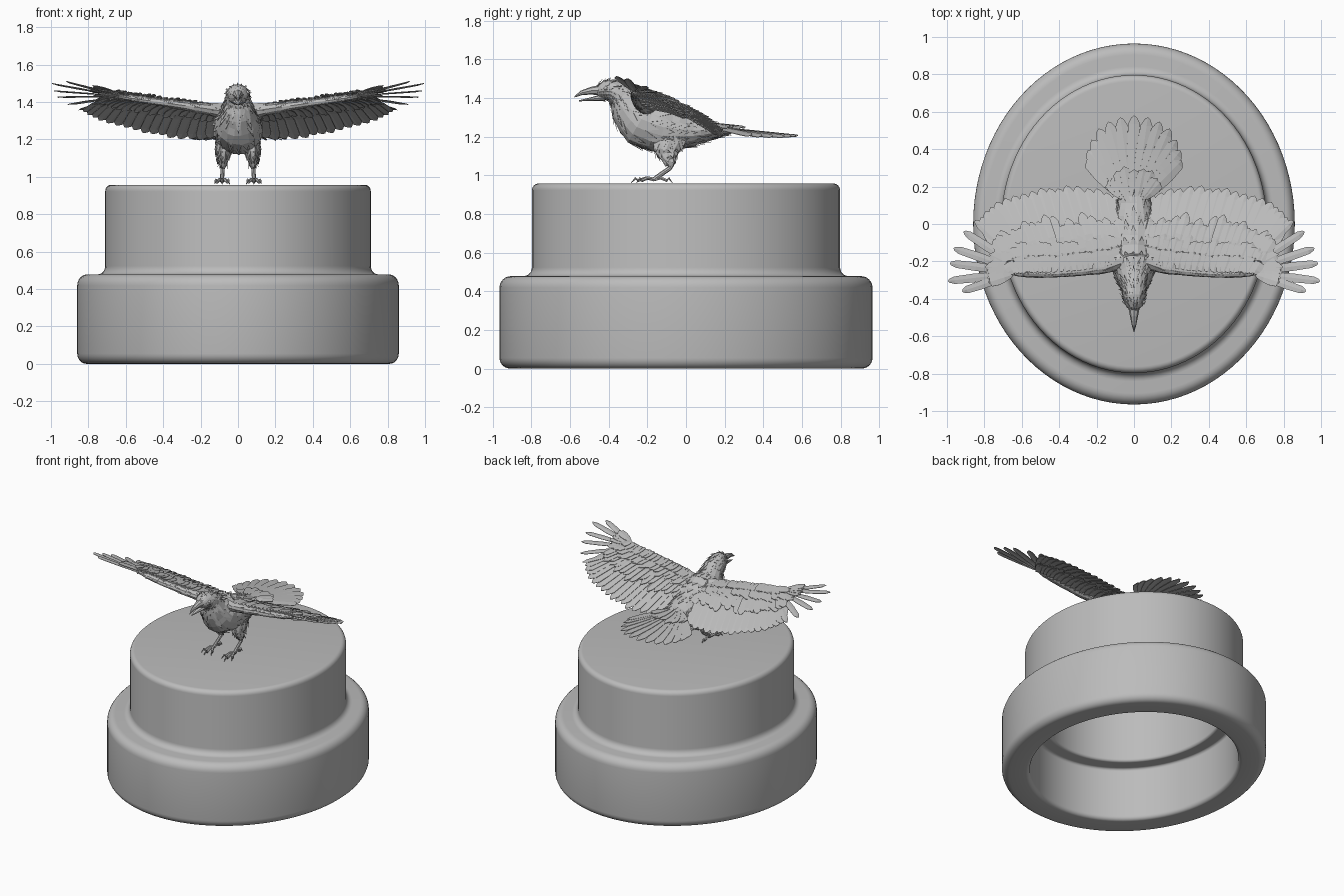
import bpy, bmesh, math, random
from mathutils import Vector

random.seed(4)
if "Cube" in bpy.data.objects:
    bpy.data.objects.remove(bpy.data.objects["Cube"], do_unlink=True)

grey = bpy.data.materials.new("plain grey")
grey.use_nodes = True
grey.diffuse_color = (0.5, 0.5, 0.5, 1)
grey.node_tree.nodes["Principled BSDF"].inputs["Base Color"].default_value = grey.diffuse_color


def make(name, verts, faces, mirror=False, thick=0.0, smooth=None, fix=True):
    mesh = bpy.data.meshes.new(name)
    mesh.from_pydata([tuple(v) for v in verts], [], faces)
    if fix:
        bm = bmesh.new()
        bm.from_mesh(mesh)
        bmesh.ops.remove_doubles(bm, verts=bm.verts, dist=1e-5)
        bmesh.ops.recalc_face_normals(bm, faces=bm.faces)
        bm.to_mesh(mesh)
        bm.free()
    mesh.materials.append(grey)
    obj = bpy.data.objects.new(name, mesh)
    bpy.context.collection.objects.link(obj)
    if thick:
        mod = obj.modifiers.new("Thickness", 'SOLIDIFY')
        mod.thickness = thick
    if mirror:
        mod = obj.modifiers.new("Mirror", 'MIRROR')
        mod.use_mirror_merge = False
    if smooth:
        bpy.ops.object.select_all(action='DESELECT')
        obj.select_set(True)
        bpy.context.view_layer.objects.active = obj
        bpy.ops.object.shade_smooth_by_angle(angle=math.radians(smooth))
    return obj


def along(points, t):
    """Point at fraction t of a list of tuples."""
    f = min(max(t, 0), 1) * (len(points) - 1)
    i = min(int(f), len(points) - 2)
    return [a + (b - a) * (f - i) for a, b in zip(points[i], points[i + 1])]


def loft(path, sides=8, side=(1, 0, 0), rough=0.0):
    """Rings along (x, y, z, half width, half height)."""
    centres = [Vector(p[:3]) for p in path]
    verts, faces = [], []
    for i, p in enumerate(path):
        t = (centres[min(i + 1, len(path) - 1)] - centres[max(i - 1, 0)]).normalized()
        u = Vector(side)
        u = (u - t * u.dot(t)).normalized()
        v = t.cross(u)
        for k in range(sides):
            a = math.tau * k / sides
            r = 1 + random.uniform(-rough, rough)
            verts.append(centres[i] + (u * math.cos(a) * p[3] + v * math.sin(a) * p[4]) * r)
    for i in range(len(path) - 1):
        for k in range(sides):
            a, b = i * sides + k, i * sides + (k + 1) % sides
            faces.append((a, b, b + sides, a + sides))
    faces += [tuple(range(sides)), tuple(range(len(verts) - sides, len(verts)))]
    return verts, faces


def join(parts):
    verts, faces = [], []
    for v, f in parts:
        n = len(verts)
        verts += v
        faces += [tuple(i + n for i in face) for face in f]
    return verts, faces


def tufts(verts, sides, rings, chance, lift):
    """Small loose feather plates lying over a loft."""
    out, faces = [], []
    for i in range(rings - 2):
        mid = sum((verts[i * sides + k] for k in range(sides)), Vector()) / sides
        for k in range(sides):
            if random.random() > chance:
                continue
            a, b = verts[i * sides + k], verts[i * sides + (k + 1) % sides]
            c = verts[(i + 1) * sides + k].lerp(verts[(i + 2) * sides + (k + 1) % sides], 0.4)
            c = c + (c - mid).normalized() * lift * random.uniform(0.4, 1.2)
            n = len(out)
            out += [a, b, c.lerp(b, 0.35), c, c.lerp(a, 0.35)]
            faces.append(tuple(range(n, n + 5)))
    return out, faces


# Oval hollow pedestal: corners are (radius, height, rounding)
corners = [(0, .957, 0), (.797, .957, .035), (.797, .478, .045), (.965, .478, .06),
           (.965, 0, .055), (.76, 0, .03), (.76, .4, .02), (.65, .4, .02),
           (.65, .82, .02), (0, .82, 0)]
profile = []
for i, (r, z, rad) in enumerate(corners):
    p = Vector((r, z))
    if not rad:
        profile.append(p)
        continue
    d0 = (Vector(corners[i - 1][:2]) - p).normalized() * rad
    d1 = (Vector(corners[i + 1][:2]) - p).normalized() * rad
    for s in range(7):
        a = s / 6 * math.pi / 2
        profile.append(p + d0 * (1 - math.sin(a)) + d1 * (1 - math.cos(a)))
N = 96
verts = [(p.x * .891 * math.cos(math.tau * k / N), p.x * math.sin(math.tau * k / N), p.y)
         for p in profile for k in range(N)]
faces = [(i * N + k, i * N + (k + 1) % N, (i + 1) * N + (k + 1) % N, (i + 1) * N + k)
         for i in range(len(profile) - 1) for k in range(N)]
make("pedestal", verts, faces, smooth=40)

# Body and head in one loft, covered in small plates
body = [(0, -.46, 1.43, .022, .026), (0, -.43, 1.437, .048, .046), (0, -.385, 1.44, .062, .058),
        (0, -.335, 1.41, .068, .07), (0, -.29, 1.345, .09, .105), (0, -.23, 1.29, .12, .14),
        (0, -.13, 1.25, .13, .135), (0, -.03, 1.235, .12, .105), (0, .07, 1.23, .1, .07),
        (0, .16, 1.23, .075, .035), (0, .24, 1.228, .05, .012)]
rings, sides = 27, 18
bv, bf = loft([along(body, i / (rings - 1)) for i in range(rings)], sides, rough=.03)
make("body", bv, bf)
make("body_plumage", *tufts(bv, sides, rings, .65, .016), thick=.002, fix=False)

# Open beak
make("upper_beak", *loft([(0, -.43, 1.44, .034, .03), (0, -.49, 1.437, .022, .02),
                          (0, -.54, 1.426, .012, .012), (0, -.577, 1.405, .002, .003)]))
make("lower_beak", *loft([(0, -.42, 1.402, .032, .02), (0, -.48, 1.395, .019, .011),
                          (0, -.553, 1.385, .003, .003)]))

# Eyes
bm = bmesh.new()
bmesh.ops.create_icosphere(bm, subdivisions=2, radius=.011)
bm.verts.ensure_lookup_table()
ev = [v.co + Vector((.05, -.415, 1.45)) for v in bm.verts]
ef = [tuple(v.index for v in f.verts) for f in bm.faces]
bm.free()
make("eyes", ev, ef, mirror=True, smooth=40)

# Legs: feathered thigh, thin shank, clawed toes
thigh = [(.075, -.07, 1.22, .04, .08), (.078, -.1, 1.14, .042, .075),
         (.08, -.09, 1.09, .03, .042), (.082, -.075, 1.05, .015, .018)]
tv, tf = loft([along(thigh, i / 8) for i in range(9)], 10, rough=.08)
make("thighs", tv, tf, mirror=True)
make("thigh_plumage", *tufts(tv, 10, 9, .7, .016), mirror=True, thick=.002, fix=False)
foot = Vector((.085, -.165, .978))
toes = [loft([(.082, -.072, 1.06, .014, .014), (.083, -.085, 1.035, .011, .012),
              (.085, -.15, .99, .011, .012), (*foot, .015, .012)])]
for angle, length in ((-24, .1), (0, .12), (24, .1), (180, .095)):
    a = math.radians(angle)
    d = Vector((math.sin(a), -math.cos(a), 0))
    steps = ((0, 0, .011), (.35, .008, .009), (.7, -.006, .009), (.8, .006, .007), (1, -.018, .001))
    toes.append(loft([(*(foot + d * length * s + Vector((0, 0, h))), r, r) for s, h, r in steps], 6))
make("shanks_and_toes", *join(toes), mirror=True)


# Feathers are laid out in plan and draped over a surface
def wing_height(x, y):
    chord = min(max((y + .27) / .47, 0), 1)
    camber = .055 * math.sin(math.pi * chord) * max(0, 1 - x)
    return 1.345 + .135 * x - .4 * (y + .27) + camber


def tail_height(x, y):
    return 1.245 - .1 * (y - .15) - .35 * x * x


def feather(root, tip, width, lift, height, end=.4):
    root, tip = Vector(root), Vector(tip)
    d = (tip - root).normalized()
    n = Vector((-d.y, d.x))
    out, faces = [], []
    for t, w in ((0, .45), (.3, .85), (.6, 1), (.9, .85), (1, end)):
        for side in (-1, 0, 1):
            p = root.lerp(tip, t) + n * side * w * width / 2
            if t == 1 and side:
                p -= d * width * .15
            z = height(p.x, p.y) + lift + .005 * side + (.003 if side == 0 else 0)
            out.append(Vector((p.x, p.y, z)))
    for i in range(0, 12, 3):
        faces += [(i, i + 1, i + 4, i + 3), (i + 1, i + 2, i + 5, i + 4)]
    return out, faces


def row(roots, tips, count, width, lift, height, reach=1.0, jitter=0.0):
    out = []
    for i in range(count):
        t = i / (count - 1)
        r, e = Vector(along(roots, t)), Vector(along(tips, t))
        e = r.lerp(e, reach * (1 + random.uniform(-jitter, jitter)))
        out.append(feather(r, e, width, lift + random.uniform(0, jitter * .06), height))
    return join(out)


arm = [(.06, -.19), (.16, -.23), (.3, -.25), (.45, -.26), (.56, -.26), (.64, -.265)]
trail = [(.1, .16), (.23, .19), (.38, .2), (.5, .19), (.63, .16), (.75, .11), (.82, .04)]
hand = [(.61, -.22), (.63, -.25), (.66, -.275)]
fingers = [(.85, .02), (.91, -.04), (.965, -.13), (.985, -.21), (.995, -.305), (.92, -.36)]

make("wing_secondaries", *row(arm, trail, 17, .082, 0, wing_height, jitter=.02),
     mirror=True, thick=.003, fix=False)
make("wing_primaries", *row(hand, fingers, 6, .046, .002, wing_height),
     mirror=True, thick=.003, fix=False)
make("primary_coverts", *row(hand, fingers, 8, .06, .012, wing_height, .45, .1),
     mirror=True, thick=.003, fix=False)
for name, count, lift, reach in (("greater_coverts", 20, .012, .62), ("median_coverts", 22, .02, .4),
                                 ("lesser_coverts", 24, .026, .22), ("under_coverts", 20, -.014, .5)):
    make(name, *row(arm, trail, count, .06, lift, wing_height, reach, .12),
         mirror=True, thick=.003, fix=False)

# Fleshy leading edge of each wing
limb = [(.05, .05, .05), (.16, .035, .032), (.3, .03, .024), (.45, .028, .02),
        (.56, .026, .018), (.67, .012, .008)]
edge = [(x, y, wing_height(x, y), w, h) for (x, y), (_, w, h) in zip(arm, limb)]
lv, lf = loft([along(edge, i / 16) for i in range(17)], 10, (0, 1, 0), .06)
make("wing_arms", lv, lf, mirror=True)
make("wing_arm_plumage", *tufts(lv, 10, 17, .5, .008), mirror=True, thick=.002, fix=False)

# Tail fan with short coverts over its root
base = [(-.06, .14), (0, .12), (.06, .14)]
fan = [(-.255, .34), (-.245, .42), (-.19, .51), (-.11, .565), (0, .58),
       (.11, .565), (.19, .51), (.245, .42), (.255, .34)]
make("tail", *row(base, fan, 13, .075, 0, tail_height), thick=.003, fix=False)
make("tail_coverts", *row(base, fan, 9, .06, .012, tail_height, .4, .12), thick=.003, fix=False)
